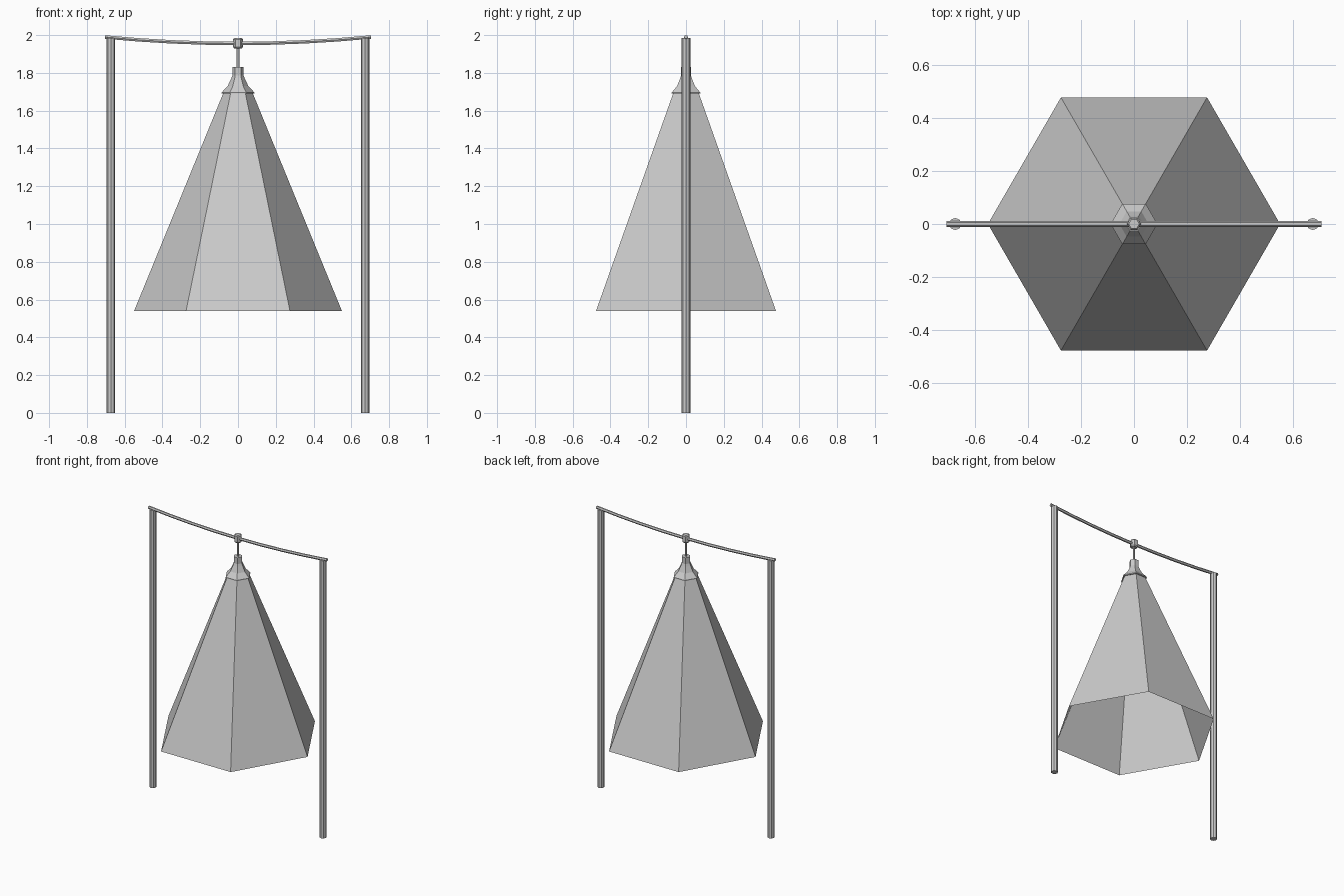
import bpy
import bmesh
from math import cos, sin, pi

cube = bpy.data.objects.get("Cube")
if cube:
    bpy.data.objects.remove(cube, do_unlink=True)

# One plain grey metal for every part
metal = bpy.data.materials.new("grey metal")
metal.use_nodes = True
GREY = (0.6, 0.6, 0.6, 1)
metal.diffuse_color = GREY
metal.node_tree.nodes["Principled BSDF"].inputs["Base Color"].default_value = GREY


def skin_rings(name, rings, cap_start=True, cap_end=True):
    """Join equal rings of points into a flat-faced tube."""
    bm = bmesh.new()
    loops = [[bm.verts.new(p) for p in ring] for ring in rings]
    n = len(loops[0])
    for a, b in zip(loops, loops[1:]):
        for i in range(n):
            j = (i + 1) % n
            bm.faces.new((a[i], a[j], b[j], b[i]))
    if cap_start:
        bm.faces.new(loops[0][::-1])
    if cap_end:
        bm.faces.new(loops[-1])
    bmesh.ops.recalc_face_normals(bm, faces=bm.faces)
    mesh = bpy.data.meshes.new(name)
    bm.to_mesh(mesh)
    bm.free()
    mesh.materials.append(metal)
    obj = bpy.data.objects.new(name, mesh)
    bpy.context.collection.objects.link(obj)
    return obj


def turned(name, profile, x=0, sides=6, **caps):
    """Sweep (radius, height) pairs around an upright axis."""
    angles = [2 * pi * i / sides for i in range(sides)]
    rings = [[(x + r * cos(a), r * sin(a), z) for a in angles] for r, z in profile]
    return skin_rings(name, rings, **caps)


# Hollow six-sided shade, open at the bottom
turned("shade", [(0.55, 0.54), (0.075, 1.70)], cap_start=False, cap_end=False)

# Flared cap, hanging rod and the collar round the bar
turned("shade_cap", [(0.088, 1.69), (0.088, 1.695), (0.055, 1.73),
                     (0.036, 1.77), (0.03, 1.785), (0.03, 1.83)])
turned("hanging_rod", [(0.008, 1.82), (0.008, 1.95)])
turned("collar", [(0.02, 1.93), (0.026, 1.937), (0.026, 1.978), (0.02, 1.985)])

# Two upright posts
for side, x in (("right", -0.673), ("left", 0.673)):
    turned(side + "_post", [(0.023, 0), (0.023, 1.985)], x=x, sides=8)

# Sagging top bar, six-sided in section
bar_rings = []
for k in range(9):
    x = -0.705 + 1.41 * k / 8
    z = 1.956 + 0.034 * (x / 0.705) ** 2
    bar_rings.append([(x, 0.0105 * cos(pi * i / 3), z + 0.0105 * sin(pi * i / 3))
                      for i in range(6)])
skin_rings("top_bar", bar_rings)
